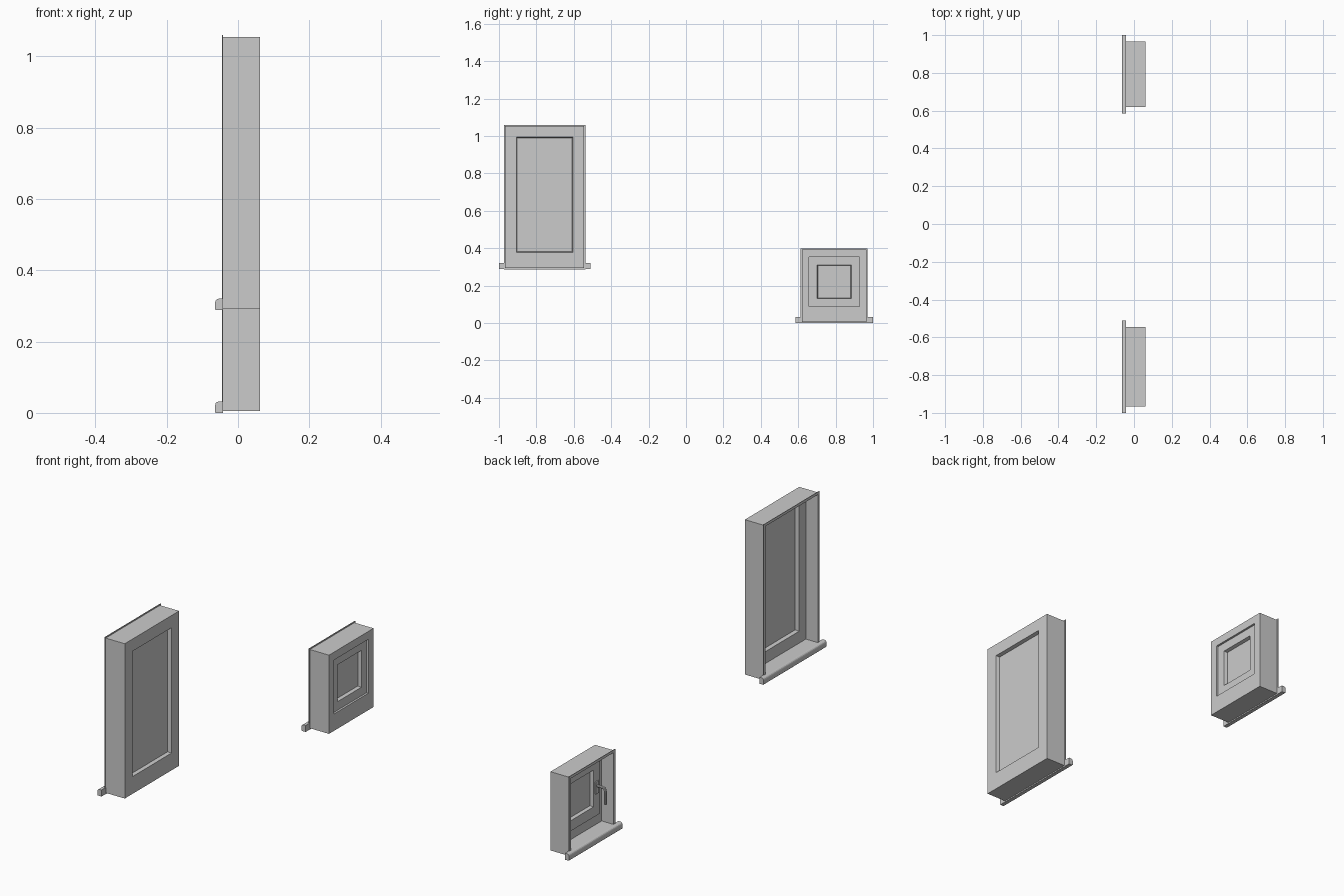
import bpy, bmesh
from mathutils import Vector

if "Cube" in bpy.data.objects:
    bpy.data.objects.remove(bpy.data.objects["Cube"])


def finish(name, bm):
    bmesh.ops.recalc_face_normals(bm, faces=bm.faces)
    me = bpy.data.meshes.new(name)
    bm.to_mesh(me)
    bm.free()
    ob = bpy.data.objects.new(name, me)
    bpy.context.collection.objects.link(ob)
    return ob


def ring(name, rect, profile, extra=0.0):
    """Sweep a closed (inset, x) profile round a rectangle in the yz plane.
    Insets above zero get an extra amount at the bottom rail."""
    cy, half, z0, z1 = rect
    bm = bmesh.new()
    loops = []
    for d, x in profile:
        lo = z0 + d + (extra if d > 0 else 0)
        loops.append([bm.verts.new((x, cy + s * (half - d), z)) for s, z in
                      ((-1, lo), (1, lo), (1, z1 - d), (-1, z1 - d))])
    for a, b in zip(loops, loops[1:] + loops[:1]):
        for i in range(4):
            j = (i + 1) % 4
            bm.faces.new((a[i], a[j], b[j], b[i]))
    return finish(name, bm)


def box(name, lo, hi, bevel=0.0):
    lo, hi = Vector(lo), Vector(hi)
    bm = bmesh.new()
    bmesh.ops.create_cube(bm, size=1)
    for v in bm.verts:
        v.co = Vector(v.co[i] * (hi - lo)[i] + (hi + lo)[i] / 2 for i in range(3))
    if bevel:
        bmesh.ops.bevel(bm, geom=bm.edges[:], offset=bevel, segments=2,
                        profile=0.5, affect='EDGES')
    return finish(name, bm)


def extrude_y(name, profile, y0, y1):
    bm = bmesh.new()
    a = [bm.verts.new((x, y0, z)) for x, z in profile]
    b = [bm.verts.new((x, y1, z)) for x, z in profile]
    bm.faces.new(a)
    bm.faces.new(b)
    for i in range(len(a)):
        j = (i + 1) % len(a)
        bm.faces.new((a[i], a[j], b[j], b[i]))
    return finish(name, bm)


def glass(name, rect, d, extra, x):
    cy, half, z0, z1 = rect
    box(name, (x - 0.003, cy - half + d, z0 + d + extra),
        (x + 0.003, cy + half - d, z1 - d))


def surround(name, rect, base, sill_half):
    """Reveal lining with a thin outer lip, plus the sill with its nose."""
    cy, half, z0, z1 = rect
    ring(name + "_lining", rect, [(0, 0.021), (0, -0.0425), (-0.006, -0.0425),
                                  (-0.006, -0.0455), (0.007, -0.0455), (0.007, 0.021)])
    nose = [(-0.042, 0), (-0.062, 0), (-0.064, 0.002), (-0.064, 0.022),
            (-0.0625, 0.027), (-0.059, 0.0305), (-0.054, 0.032), (-0.042, 0.032)]
    extrude_y(name + "_sill_nose", [(x, base + z) for x, z in nose],
              cy - sill_half, cy + sill_half)
    box(name + "_sill_board", (-0.043, cy - half + 0.005, base + 0.009),
        (0.021, cy + half - 0.005, base + 0.0315))


# Tall fixed window
tall = (-0.7555, 0.211, 0.293, 1.054)
surround("tall_window", tall, 0.288, 0.2445)
ring("tall_window_frame", tall,
     [(0, 0.02), (0, 0.061), (0.060, 0.061), (0.064, 0.045),
      (0.064, 0.035), (0.060, 0.02)], 0.025)
glass("tall_window_glass", tall, 0.062, 0.025, 0.041)

# Small opening window: outer frame, sash, glass
small = (0.7925, 0.173, 0.005, 0.392)
surround("small_window", small, 0.0, 0.2075)
ring("small_window_frame", small,
     [(0, 0.02), (0, 0.061), (0.039, 0.061), (0.039, 0.02)], 0.044)
ring("small_window_sash", small,
     [(0.03, 0.013), (0.03, 0.0195), (0.0385, 0.0195), (0.0385, 0.051), (0.081, 0.051),
      (0.085, 0.036), (0.085, 0.028), (0.081, 0.013)], 0.044)
glass("small_window_glass", small, 0.083, 0.044, 0.032)

# Handle on the sash stile
hy, hz = 0.677, 0.219
box("handle_plate", (0.006, hy - 0.012, hz - 0.031),
    (0.0135, hy + 0.012, hz + 0.031), 0.003)
cu = bpy.data.curves.new("handle_grip", 'CURVE')
cu.dimensions = '3D'
cu.bevel_depth = 0.0065
cu.bevel_resolution = 2
cu.use_fill_caps = True
path = [(0.008, hz + 0.008), (-0.024, hz + 0.008), (-0.031, hz + 0.005),
        (-0.035, hz - 0.003), (-0.036, hz - 0.015), (-0.036, hz - 0.072)]
sp = cu.splines.new('POLY')
sp.points.add(len(path) - 1)
for p, (x, z) in zip(sp.points, path):
    p.co = (x, hy, z, 1)
grip = bpy.data.objects.new("handle_grip", cu)
bpy.context.collection.objects.link(grip)
bpy.context.view_layer.objects.active = grip
grip.select_set(True)
bpy.ops.object.convert(target='MESH')
bpy.ops.object.shade_smooth_by_angle()
